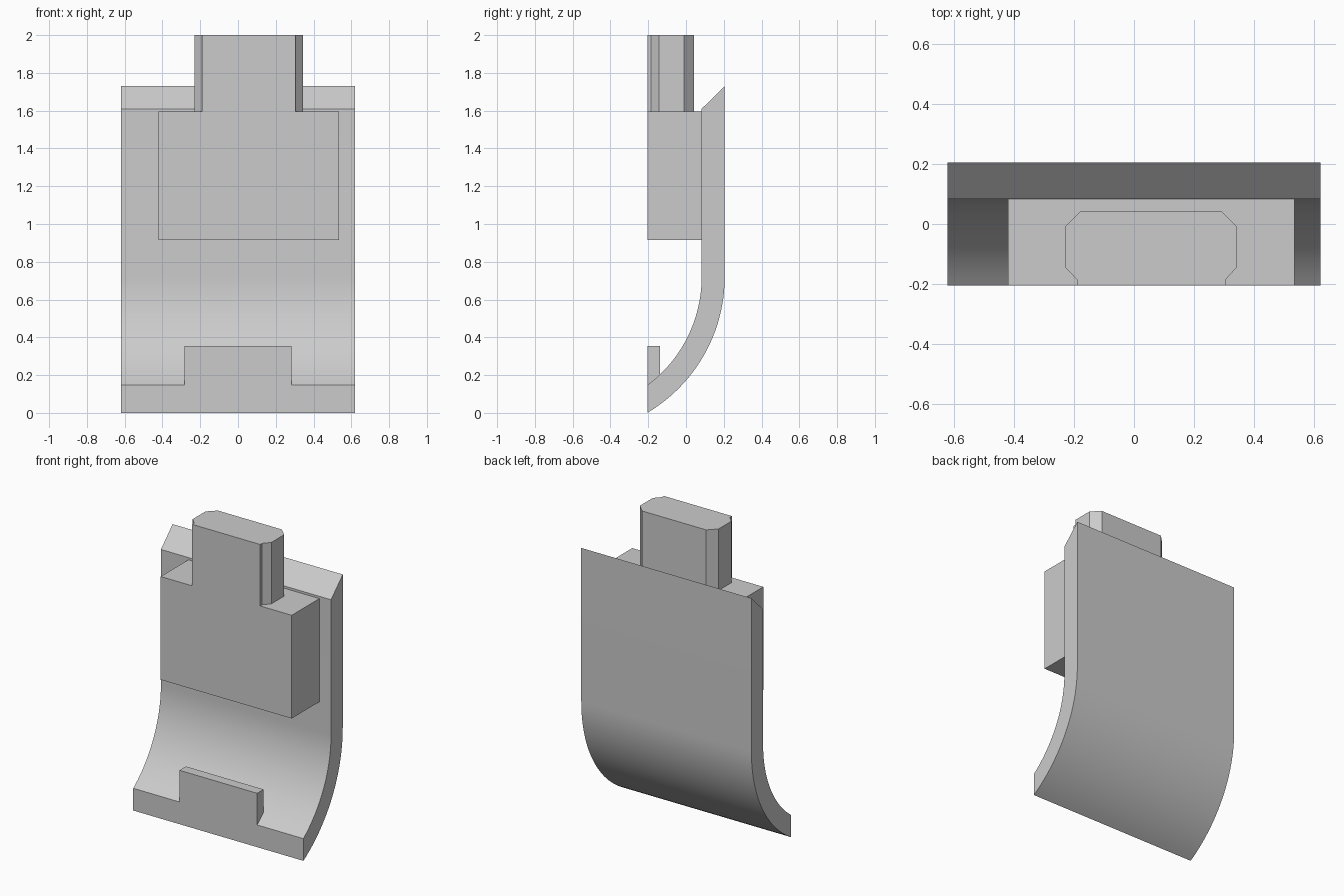
import bpy, bmesh, math
from mathutils import Vector

cube = bpy.data.objects.get("Cube")
if cube:
    bpy.data.objects.remove(cube, do_unlink=True)

grey = bpy.data.materials.new("plain grey")
grey.use_nodes = True
COLOUR = (0.6, 0.6, 0.6, 1)
grey.diffuse_color = COLOUR
grey.node_tree.nodes["Principled BSDF"].inputs["Base Color"].default_value = COLOUR


def extrude(name, outline, offset, smooth=False):
    """Solid made by sweeping a closed outline along an offset."""
    bm = bmesh.new()
    face = bm.faces.new([bm.verts.new(p) for p in outline])
    swept = bmesh.ops.extrude_face_region(bm, geom=[face])
    verts = [g for g in swept["geom"] if isinstance(g, bmesh.types.BMVert)]
    bmesh.ops.translate(bm, verts=verts, vec=Vector(offset))
    bmesh.ops.recalc_face_normals(bm, faces=bm.faces)
    mesh = bpy.data.meshes.new(name)
    bm.to_mesh(mesh)
    bm.free()
    mesh.materials.append(grey)
    obj = bpy.data.objects.new(name, mesh)
    bpy.context.collection.objects.link(obj)
    if smooth:
        bpy.ops.object.select_all(action="DESELECT")
        obj.select_set(True)
        bpy.context.view_layer.objects.active = obj
        bpy.ops.object.shade_smooth_by_angle(angle=math.radians(25))
    return obj


def box(name, x0, x1, y0, y1, z0, z1):
    base = [(x0, y0, z0), (x1, y0, z0), (x1, y1, z0), (x0, y1, z0)]
    return extrude(name, base, (0, 0, z1 - z0))


def arc(centre_y, centre_z, radius, end_y, steps=24):
    """Points from the vertical tangent down to the front plane."""
    end = math.acos((end_y - centre_y) / radius)
    return [(centre_y + radius * math.cos(end * i / steps),
             centre_z - radius * math.sin(end * i / steps)) for i in range(steps + 1)]


FRONT, INNER, BACK = -0.205, 0.083, 0.205
BEND_Z, OUTER_R = 0.72, 0.837
centre = BACK - OUTER_R

# Curved back plate with a bevelled top edge
outer = arc(centre, BEND_Z, OUTER_R, FRONT)
inner = arc(centre, BEND_Z, INNER - centre, FRONT)
profile = [(BACK, 1.73)] + outer + inner[::-1] + [(INNER, 1.61)]
extrude("curved_plate", [(-0.62, y, z) for y, z in profile], (1.24, 0, 0), smooth=True)

# Main block on the front of the plate
box("main_block", -0.42, 0.535, FRONT, INNER, 0.915, 1.595)

# Bevelled neck rising from the block
neck = [(-0.19, FRONT), (0.305, FRONT), (0.305, -0.185), (0.343, -0.143),
        (0.343, -0.01), (0.29, 0.043), (-0.177, 0.043), (-0.23, -0.01),
        (-0.23, -0.143), (-0.19, -0.185)]
extrude("neck", [(x, y, 1.595) for x, y in neck], (0, 0, 0.405))

# Small tab on the lower lip, its underside sunk into the plate
box("lip_tab", -0.283, 0.283, FRONT, -0.138, 0.12, 0.355)
